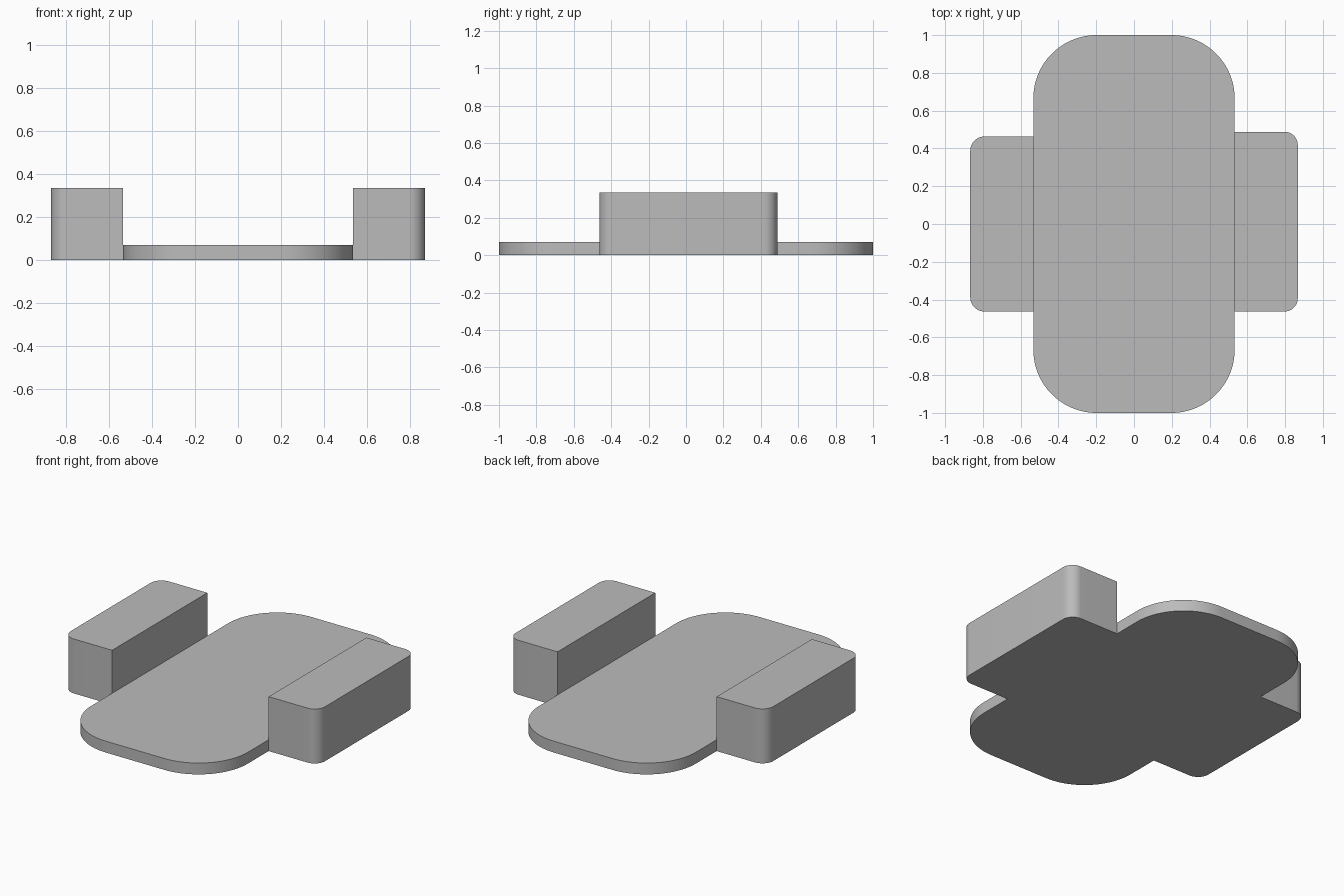
import bpy, bmesh, math

if "Cube" in bpy.data.objects:
    bpy.data.objects.remove(bpy.data.objects["Cube"])

grey = bpy.data.materials.new("plain grey")
grey.diffuse_color = (0.5, 0.5, 0.5, 1)
grey.use_nodes = True
grey.node_tree.nodes["Principled BSDF"].inputs["Base Color"].default_value = grey.diffuse_color


def rounded_slab(name, x0, x1, y0, y1, height, radii, steps=16):
    """Extruded rectangle; radii run counter-clockwise from the right back corner."""
    corners = [(x1, y1, -1, -1), (x0, y1, 1, -1), (x0, y0, 1, 1), (x1, y0, -1, 1)]
    outline = []
    for i, ((x, y, sx, sy), r) in enumerate(zip(corners, radii)):
        if r == 0:
            outline.append((x, y))
            continue
        for k in range(steps + 1):
            a = math.pi / 2 * (i + k / steps)
            outline.append((x + sx * r + r * math.cos(a), y + sy * r + r * math.sin(a)))
    bm = bmesh.new()
    base = bm.faces.new([bm.verts.new((x, y, 0)) for x, y in outline])
    top = bmesh.ops.extrude_face_region(bm, geom=[base], use_keep_orig=True)
    bmesh.ops.translate(bm, vec=(0, 0, height),
                        verts=[g for g in top["geom"] if isinstance(g, bmesh.types.BMVert)])
    bmesh.ops.recalc_face_normals(bm, faces=bm.faces)
    mesh = bpy.data.meshes.new(name)
    bm.to_mesh(mesh)
    bm.free()
    mesh.materials.append(grey)
    obj = bpy.data.objects.new(name, mesh)
    bpy.context.collection.objects.link(obj)
    bpy.context.view_layer.objects.active = obj
    obj.select_set(True)
    bpy.ops.object.shade_smooth_by_angle(angle=math.radians(30))
    obj.select_set(False)
    return obj


# Thin base plate with large rounded corners
rounded_slab("base_plate", -0.533, 0.533, -1, 1, 0.07, (0.335,) * 4, 24)

# Tall side blocks, rounded only on their outer corners
rounded_slab("left_block", -0.867, -0.533, -0.463, 0.463, 0.335, (0, 0.075, 0.075, 0))
rounded_slab("right_block", 0.533, 0.867, -0.463, 0.488, 0.335, (0.07, 0, 0, 0.07))
